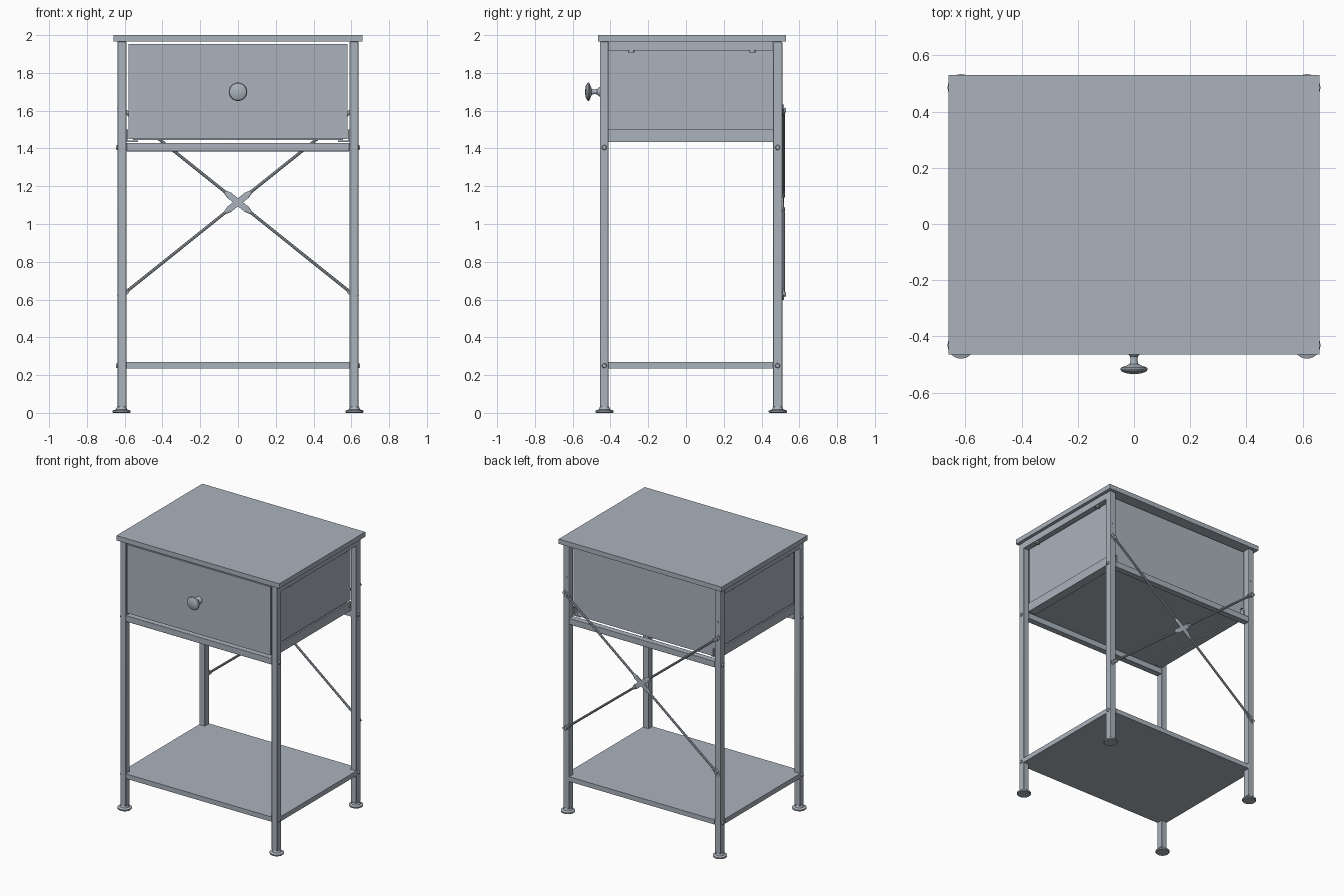
import bpy
from math import pi, atan2, hypot, cos, sin
from mathutils import Vector

if "Cube" in bpy.data.objects:
    bpy.data.objects.remove(bpy.data.objects["Cube"])

steel = bpy.data.materials.new("blue_grey")
steel.diffuse_color = (0.40, 0.45, 0.50, 1)
steel.use_nodes = True
steel.node_tree.nodes["Principled BSDF"].inputs["Base Color"].default_value = steel.diffuse_color


def box(name, x0, x1, y0, y1, z0, z1, bevel=0.0, roll=0.0):
    bpy.ops.mesh.primitive_cube_add(size=1, location=((x0 + x1) / 2, (y0 + y1) / 2, (z0 + z1) / 2),
                                    rotation=(0, roll, 0))
    o = bpy.context.object
    o.name = name
    o.scale = (x1 - x0, y1 - y0, z1 - z0)
    bpy.ops.object.transform_apply(location=False, rotation=False, scale=True)
    if bevel:
        m = o.modifiers.new("bevel", 'BEVEL')
        m.width = bevel
        m.segments = 2
        bpy.ops.object.shade_smooth_by_angle()
    return o


def cyl(name, a, b, r, r2=None, n=16):
    a, b = Vector(a), Vector(b)
    d = b - a
    bpy.ops.mesh.primitive_cone_add(vertices=n, radius1=r, radius2=r if r2 is None else r2,
                                    depth=d.length, location=(a + b) / 2)
    o = bpy.context.object
    o.name = name
    o.rotation_mode = 'QUATERNION'
    o.rotation_quaternion = d.to_track_quat('Z', 'Y')
    bpy.ops.object.shade_smooth_by_angle()
    return o


def lathe(name, profile, loc, rot, n=32):
    verts = [(r * cos(2 * pi * i / n), r * sin(2 * pi * i / n), h)
             for r, h in profile for i in range(n)]
    faces = [(j * n + i, j * n + (i + 1) % n, (j + 1) * n + (i + 1) % n, (j + 1) * n + i)
             for j in range(len(profile) - 1) for i in range(n)]
    last = (len(profile) - 1) * n
    faces += [tuple(reversed(range(n))), tuple(range(last, last + n))]
    me = bpy.data.meshes.new(name)
    me.from_pydata(verts, [], faces)
    o = bpy.data.objects.new(name, me)
    bpy.context.collection.objects.link(o)
    o.location, o.rotation_euler = loc, rot
    bpy.ops.object.select_all(action='DESELECT')
    o.select_set(True)
    bpy.context.view_layer.objects.active = o
    bpy.ops.object.shade_smooth_by_angle()
    return o


# table top
box("table_top", -0.66, 0.66, -0.465, 0.53, 1.965, 2.0)

# legs, feet and side bolts
for sx in (-1, 1):
    for tag, y0, y1 in (("front", -0.455, -0.41), ("back", 0.46, 0.51)):
        yc = (y0 + y1) / 2
        x0, x1 = sorted((sx * 0.59, sx * 0.637))
        box(tag + "_leg", x0, x1, y0, y1, 0.03, 1.965, 0.004)
        lathe(tag + "_foot", [(0.044, 0), (0.048, 0.004), (0.048, 0.012), (0.03, 0.018), (0.024, 0.035)],
              (sx * 0.616, yc + 0.001, 0), (0, 0, 0), 24)
        for z in (0.25, 1.405):
            cyl("frame_bolt", (sx * 0.635, yc, z), (sx * 0.645, yc, z), 0.014, 0.01)

# lower shelf, notched round the legs
box("shelf_middle", -0.59, 0.59, -0.455, 0.51, 0.235, 0.27)
for sx in (-1, 1):
    x0, x1 = sorted((sx * 0.59, sx * 0.637))
    box("shelf_side", x0, x1, -0.41, 0.46, 0.235, 0.27)

# frame rails
box("front_rail", -0.59, 0.59, -0.455, -0.41, 1.385, 1.43, 0.003)
box("back_rail", -0.59, 0.59, 0.465, 0.51, 1.385, 1.43, 0.003)
for sx in (-1, 1):
    x0, x1 = sorted((sx * 0.595, sx * 0.637))
    box("side_top_rail", x0, x1, -0.41, 0.46, 1.918, 1.965)
    for y in (-0.29, 0.35):
        cyl("rail_screw", (sx * 0.616, y, 1.907), (sx * 0.616, y, 1.92), 0.017)
    # drawer runner with upright and flange
    x0, x1 = sorted((sx * 0.582, sx * 0.594))
    box("runner_upright", x0, x1, -0.41, 0.465, 1.435, 1.5)
    x0, x1 = sorted((sx * 0.53, sx * 0.585))
    box("runner_flange", x0, x1, -0.41, 0.465, 1.435, 1.443)
    cyl("runner_screw", (sx * 0.59, 0.44, 1.475), (sx * 0.6, 0.44, 1.475), 0.01)

# drawer, stepped in at the bottom to clear the runners
box("drawer_front", -0.58, 0.58, -0.455, -0.42, 1.45, 1.952)
for sx in (-1, 1):
    x0, x1 = sorted((sx * 0.555, sx * 0.578))
    box("drawer_side", x0, x1, -0.42, 0.47, 1.5, 1.945)
    x0, x1 = sorted((sx * 0.53, sx * 0.556))
    box("drawer_side_foot", x0, x1, -0.42, 0.47, 1.446, 1.505)
box("drawer_back", -0.578, 0.578, 0.45, 0.475, 1.5, 1.945)
box("drawer_back_foot", -0.55, 0.55, 0.45, 0.475, 1.446, 1.5)
box("drawer_bottom", -0.535, 0.535, -0.42, 0.45, 1.446, 1.46)
lathe("drawer_knob", [(0.027, 0), (0.024, 0.006), (0.014, 0.016), (0.012, 0.03), (0.016, 0.044), (0.032, 0.051),
                      (0.046, 0.056), (0.049, 0.062), (0.045, 0.069), (0.03, 0.076), (0.01, 0.079)],
      (0, -0.455, 1.70), (pi / 2, 0, 0))

# crossed back brace
ZC, EX, EZ = 1.115, 0.612, 0.49
L = hypot(EX, EZ)
Y = 0.517
for s in (-1, 1):
    roll = -s * atan2(EZ, EX)
    box("brace_centre_plate", -0.06, 0.06, Y - 0.003, Y + 0.003, ZC - 0.017, ZC + 0.017, roll=roll)
    for e in (-1, 1):
        d = Vector((e * EX, 0, e * s * EZ)) / L
        c = Vector((0, Y, ZC))
        t = cyl("brace_plate_taper", c + d * 0.058, c + d * 0.09, 0.018, 0.008, 12)
        # flatten the taper against the brace plane
        t.data.transform(t.rotation_quaternion.to_matrix().to_4x4())
        t.rotation_quaternion = (1, 0, 0, 0)
        t.scale.y = 0.4
        cyl("brace_rod", c + d * 0.085, c + d * (L - 0.02), 0.008, n=8)
        p = c + d * (L - 0.005)
        box("brace_end_plate", p.x - 0.03, p.x + 0.03, Y - 0.006, Y + 0.003,
            p.z - 0.014, p.z + 0.014, roll=roll)
        cyl("brace_bolt", (p.x, 0.508, p.z), (p.x, 0.529, p.z), 0.016, 0.012)
    # spare bolt above the brace
    cyl("upper_bolt", (s * 0.613, 0.506, 1.72), (s * 0.613, 0.512, 1.72), 0.011)

# one finish throughout
for o in bpy.data.objects:
    o.data.materials.append(steel)
